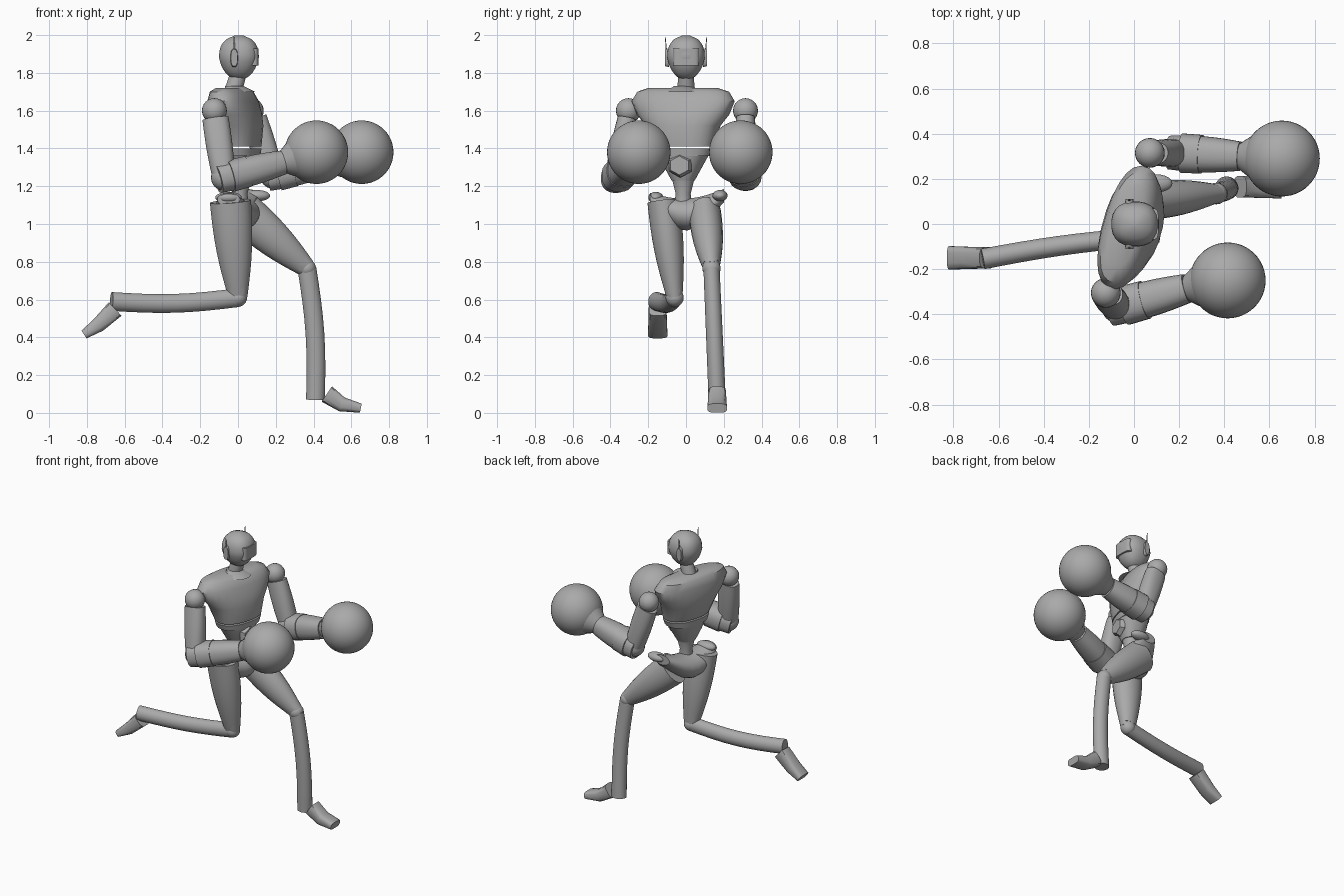
import bpy, bmesh, math
from mathutils import Vector, Matrix

cube = bpy.data.objects.get("Cube")
if cube:
    bpy.data.objects.remove(cube)

GREY = (.4, .4, .4, 1)
grey = bpy.data.materials.new("plain grey")
grey.use_nodes = True
grey.diffuse_color = GREY
grey.node_tree.nodes["Principled BSDF"].inputs["Base Color"].default_value = GREY

FORWARD = Vector((1, 0, 0))
ACROSS = Vector((0, 1, 0))
UPWARD = Vector((0, 0, 1))
SHOULDER_LINE = Vector((.27, .96, 0))   # the upper body is twisted


def finish(name, bm):
    bmesh.ops.recalc_face_normals(bm, faces=bm.faces)
    mesh = bpy.data.meshes.new(name)
    bm.to_mesh(mesh)
    bm.free()
    mesh.materials.append(grey)
    mesh.shade_smooth()
    mesh.set_sharp_from_angle(angle=math.radians(40))
    bpy.context.collection.objects.link(bpy.data.objects.new(name, mesh))


def rounded(value, power):
    return math.copysign(abs(value) ** power, value)


def loft(name, sections, side=ACROSS, facing=None, power=1, sides=24):
    """Skin sections of (centre, half width, half depth) along their path."""
    bm = bmesh.new()
    centres = [Vector(section[0]) for section in sections]
    rings = []
    for i, (centre, width, depth) in enumerate(sections):
        before, after = centres[max(i - 1, 0)], centres[min(i + 1, len(centres) - 1)]
        along = facing or (after - before).normalized()
        wide = (side - along * side.dot(along)).normalized()
        deep = wide.cross(along)
        ring = []
        for k in range(sides):
            angle = math.tau * (k + .5) / sides
            offset = wide * width * rounded(math.cos(angle), power)
            offset += deep * depth * rounded(math.sin(angle), power)
            ring.append(bm.verts.new(centres[i] + offset))
        rings.append(ring)
    for lower, upper in zip(rings, rings[1:]):
        for k in range(sides):
            bm.faces.new((lower[k], lower[k - 1], upper[k - 1], upper[k]))
    bm.faces.new(rings[0])
    bm.faces.new(rings[-1])
    finish(name, bm)


def limb(name, start, end, start_size, end_size, bulge=0, bow=(0, 0, 0), steps=8, **shape):
    """Tapered tube that can swell and bend towards its middle."""
    sections = []
    for i in range(steps + 1):
        t = i / steps
        swell = math.sin(math.pi * t)
        centre = Vector(start).lerp(Vector(end), t) + Vector(bow) * swell
        width, depth = Vector(start_size).lerp(Vector(end_size), t)
        sections.append((centre, width + bulge * swell, depth + bulge * swell))
    loft(name, sections, **shape)


def column(name, rows, lean=0, **shape):
    """Upright body part from rows of (height, half width, half depth)."""
    base = rows[0][0]
    sections = [((.01 + lean * (z - base), -.015, z), w, d) for z, w, d in rows]
    loft(name, sections, side=SHOULDER_LINE, facing=UPWARD, **shape)


def ball(name, centre, size, segments=24):
    bm = bmesh.new()
    matrix = Matrix.Translation(centre) @ Matrix.Diagonal((*size, 1))
    bmesh.ops.create_uvsphere(bm, u_segments=segments, v_segments=segments // 2,
                              radius=1, matrix=matrix)
    finish(name, bm)


# Head: a blunt egg narrowing to the chin, with a visor plate
head = []
for i in range(13):
    t = -.98 + 1.96 * i / 12
    girth = (1 - abs(t) ** 2.6) ** .5 * (1 + min(t, 0) * .25)
    head.append(((.005, 0, 1.88 + .12 * t), .1 * girth, .106 * girth))
loft("head", head, facing=UPWARD, power=.85)
limb("visor", (.085, 0, 1.84), (.085, 0, 1.93), (.068, .024), (.068, .024),
     steps=1, power=.6)
limb("neck", (-.03, 0, 1.69), (0, 0, 1.79), (.05, .05), (.04, .045), facing=UPWARD)

for label, sign in (("right", -1), ("left", 1)):
    ear = Vector((-.02, sign * .1, 1.88))
    out = ACROSS * sign * .01
    limb(label + "_ear", ear - out, ear + out, (.02, .05), (.018, .045),
         side=FORWARD, steps=1, power=.8)
    limb(label + "_antenna", ear, ear + out + UPWARD * .11, (.004, .008), (.002, .003),
         steps=1, sides=8)

# Torso
column("chest", [(1.41, .165, .105), (1.52, .2, .13), (1.58, .25, .125),
                 (1.65, .28, .11), (1.7, .25, .09), (1.72, .19, .06)],
       lean=-.15, power=.85)
column("collar", [(1.7, .09, .08), (1.73, .05, .05)], lean=-1)
column("rib_band", [(1.36, .15, .1), (1.4, .165, .105)], power=.85)
column("abdomen", [(1.23, .06, .06), (1.31, .105, .09), (1.37, .14, .1)], power=.85)
column("waist_column", [(1.08, .05, .05), (1.16, .04, .04), (1.24, .06, .06)])
limb("buckle", (.09, -.03, 1.31), (.12, -.035, 1.31), (.07, .065), (.055, .05),
     side=SHOULDER_LINE, steps=1, sides=6)

# Pelvis sags between two raised hip crests
limb("pelvis", (-.05, -.19, 1.13), (.05, .2, 1.15), (.06, .035), (.06, .035),
     bulge=.05, bow=(0, 0, -.09), side=FORWARD, facing=ACROSS)
ball("right_hip_crest", (-.05, -.16, 1.14), (.07, .04, .03))
ball("left_hip_crest", (.1, .18, 1.15), (.07, .04, .03))


def leg(label, hip, knee, ankle, bow, instep, arch, toe):
    hip, knee = Vector(hip), Vector(knee)
    limb(label + "_thigh", hip, knee, (.085, .11), (.042, .05), bulge=.015)
    limb(label + "_knee_cuff", hip.lerp(knee, .68), hip.lerp(knee, .96),
         (.064, .076), (.045, .052), power=.85)
    ball(label + "_knee", knee, (.048, .048, .048))
    limb(label + "_shin", knee, ankle, (.043, .05), (.046, .05), bow=bow)
    loft(label + "_foot", [(instep, .048, .05), (arch, .05, .04), (toe, .053, .025)],
         power=.6, sides=12)


leg("right", (-.04, -.12, 1.12), (0, -.06, .61), (-.67, -.155, .59), (0, .01, -.02),
    (-.65, -.15, .55), (-.74, -.15, .465), (-.815, -.15, .415))
leg("left", (.03, .1, 1.06), (.365, .135, .765), (.41, .165, .07), (.02, 0, 0),
    (.47, .165, .1), (.55, .165, .045), (.65, .165, .025))


def arm(label, shoulder, elbow, wrist, glove):
    shoulder, elbow, wrist, glove = map(Vector, (shoulder, elbow, wrist, glove))
    ball(label + "_shoulder", shoulder, (.066, .066, .066))
    limb(label + "_upper_arm", shoulder.lerp(elbow, .12), elbow, (.05, .07), (.06, .06),
         bulge=.005, power=.85)
    ball(label + "_elbow", elbow, (.068, .068, .068))
    limb(label + "_forearm", elbow.lerp(wrist, -.1), wrist, (.075, .075), (.065, .065),
         bulge=.01, power=.85)
    limb(label + "_forearm_band", elbow.lerp(wrist, .1), elbow.lerp(wrist, .4),
         (.088, .086), (.086, .083), power=.85)
    limb(label + "_glove_cuff", wrist, wrist.lerp(glove, .55), (.058, .058), (.13, .13))
    ball(label + "_glove", glove, (.168, .168, .168), 48)


arm("right", (-.125, -.305, 1.6), (-.075, -.37, 1.245), (.235, -.285, 1.325), (.415, -.25, 1.38))
arm("left", (.07, .315, 1.6), (.185, .315, 1.255), (.47, .3, 1.32), (.655, .29, 1.38))
